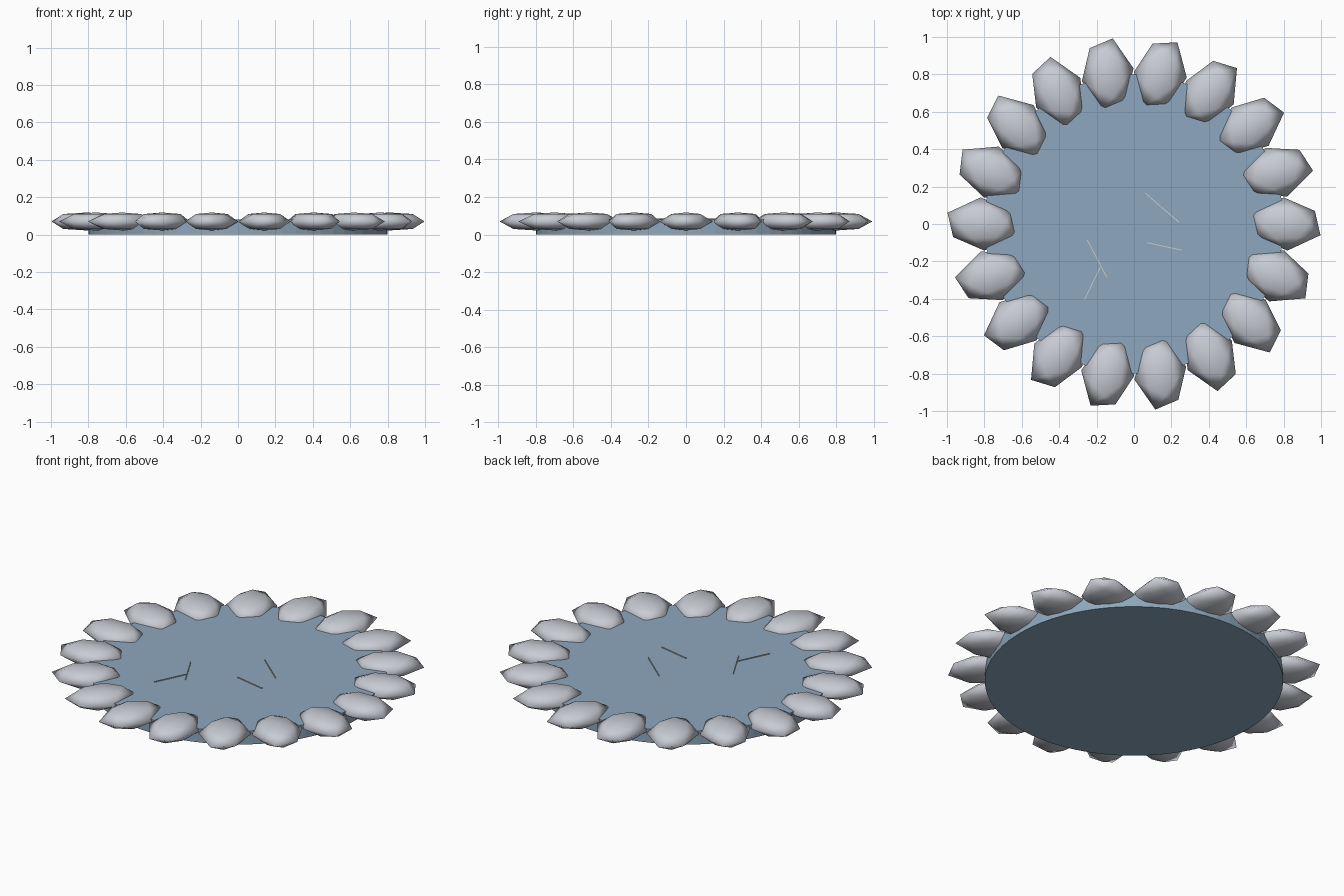
import bpy, bmesh
from math import cos, sin, pi, atan2, hypot
from mathutils import Matrix, Vector

if "Cube" in bpy.data.objects:
    bpy.data.objects.remove(bpy.data.objects["Cube"], do_unlink=True)

STONES = 18
WATER_TOP = 0.08


def material(name, color):
    m = bpy.data.materials.new(name)
    m.diffuse_color = (*color, 1)
    m.use_nodes = True
    m.node_tree.nodes["Principled BSDF"].inputs["Base Color"].default_value = (*color, 1)
    return m


stone_grey = material("stone grey", (0.58, 0.6, 0.66))
water_blue = material("water blue", (0.27, 0.39, 0.51))
pale_grey = material("pale grey", (0.6, 0.6, 0.6))


def finish(name, bm, mat):
    bmesh.ops.recalc_face_normals(bm, faces=bm.faces)
    mesh = bpy.data.meshes.new(name)
    bm.to_mesh(mesh)
    bm.free()
    mesh.materials.append(mat)
    ob = bpy.data.objects.new(name, mesh)
    bpy.context.collection.objects.link(ob)
    return ob


# Water disc
bm = bmesh.new()
bmesh.ops.create_cone(bm, cap_ends=True, segments=64, radius1=0.8, radius2=0.8,
                      depth=WATER_TOP, matrix=Matrix.Translation((0, 0, WATER_TOP / 2)))
finish("water_disc", bm, water_blue)

# Rim stone: six-sided lopsided pebble, its long axis pointing outwards
half = [(0.187, -0.06), (0.157, 0.07), (-0.01, 0.142)]
outline = [Vector(p) for p in half] + [-Vector(p) for p in half]
shoulder = [(outline[i] + outline[(i + 1) % 6]) * 0.36 for i in range(6)]
bm = bmesh.new()
for p in outline:
    bm.verts.new((p.x, p.y, 0))
for z in (0.04, -0.04):
    for p in shoulder:
        bm.verts.new((p.x, p.y, z))
    bm.verts.new((0, 0, z * 1.2))
bmesh.ops.convex_hull(bm, input=bm.verts)
for f in bm.faces:
    f.smooth = True
stone = finish("rim_stone", bm, stone_grey)

for i in range(STONES):
    ob = stone if i == 0 else stone.copy()
    if i:
        bpy.context.collection.objects.link(ob)
    a = 2 * pi * i / STONES
    ob.name = f"rim_stone_{i + 1}"
    ob.location = (0.81 * cos(a), 0.81 * sin(a), 0.07)
    ob.rotation_euler.z = a

# Thin straws floating on the water
straws = [(0.06, 0.165, 0.24, 0.01), (-0.25, -0.085, -0.145, -0.285),
          (-0.18, -0.23, -0.265, -0.405), (0.07, -0.1, 0.255, -0.14)]
for i, (x1, y1, x2, y2) in enumerate(straws):
    bm = bmesh.new()
    bmesh.ops.create_cube(bm, size=1)
    ob = finish(f"floating_straw_{i + 1}", bm, pale_grey)
    ob.scale = (hypot(x2 - x1, y2 - y1), 0.005, 0.005)
    ob.location = ((x1 + x2) / 2, (y1 + y2) / 2, WATER_TOP + 0.002)
    ob.rotation_euler.z = atan2(y2 - y1, x2 - x1)
